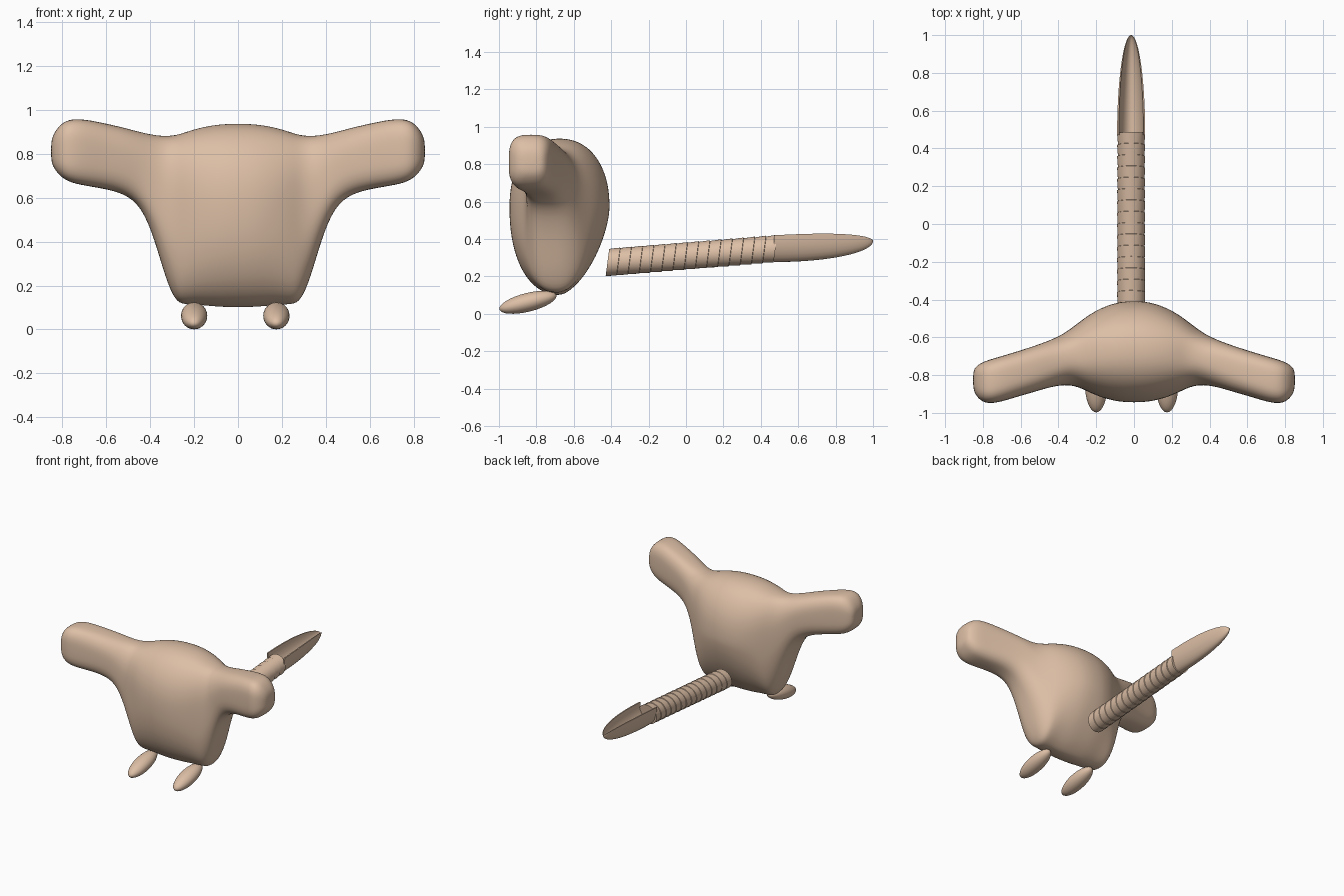
import bpy, bmesh, math
from mathutils import Matrix

if "Cube" in bpy.data.objects:
    bpy.data.objects.remove(bpy.data.objects["Cube"])

skin = bpy.data.materials.new("warm tan")
skin.diffuse_color = (0.72, 0.52, 0.38, 1)
skin.use_nodes = True
skin.node_tree.nodes["Principled BSDF"].inputs["Base Color"].default_value = skin.diffuse_color


def finish(name, bm, subdiv=0, angle=180):
    bmesh.ops.recalc_face_normals(bm, faces=bm.faces[:])
    mesh = bpy.data.meshes.new(name)
    bm.to_mesh(mesh)
    bm.free()
    mesh.materials.append(skin)
    obj = bpy.data.objects.new(name, mesh)
    bpy.context.collection.objects.link(obj)
    if subdiv:
        mod = obj.modifiers.new("smooth", 'SUBSURF')
        mod.levels = mod.render_levels = subdiv
    bpy.ops.object.select_all(action='DESELECT')
    obj.select_set(True)
    bpy.context.view_layer.objects.active = obj
    if angle == 180:
        mesh.shade_smooth()
    else:
        bpy.ops.object.shade_smooth_by_angle(angle=math.radians(angle))
    return obj


def loft(rings):
    """Skin a list of closed rings and cap both ends."""
    bm = bmesh.new()
    loops = [[bm.verts.new(p) for p in ring] for ring in rings]
    n = len(loops[0])
    for a, b in zip(loops, loops[1:]):
        for i in range(n):
            j = (i + 1) % n
            bm.faces.new((a[i], a[j], b[j], b[i]))
    bm.faces.new(loops[0])
    bm.faces.new(loops[-1])
    return bm


# Body and arms: rounded cross-sections from the middle out to one arm tip
# x, top, bottom, front, back, widest height, roundness, lower back roundness
stations = [
    (0.00, .940, .098, -.947, -.405, .57, 2.2, 1.55),
    (0.09, .937, .100, -.942, -.412, .57, 2.2, 1.6),
    (0.18, .920, .110, -.917, -.445, .57, 2.3, 1.7),
    (0.245, .898, .112, -.888, -.485, .57, 2.5, 2.0),
    (0.285, .886, .125, -.868, -.515, .57, 2.6, 2.3),
    (0.33, .882, .230, -.855, -.550, .60, 2.5, 2.4),
    (0.38, .886, .410, -.853, -.585, .67, 2.5, 2.5),
    (0.44, .898, .560, -.863, -.613, .74, 2.6, 2.6),
    (0.52, .920, .620, -.887, -.643, .77, 2.8, 2.8),
    (0.62, .943, .643, -.915, -.675, .79, 3.0, 3.0),
    (0.72, .962, .658, -.947, -.705, .81, 3.2, 3.2),
    (0.79, .955, .678, -.952, -.725, .81, 3.2, 3.2),
    (0.835, .905, .725, -.915, -.750, .81, 3.0, 3.0),
    (0.853, .860, .765, -.870, -.780, .81, 2.6, 2.6),
]


def section(x, top, bottom, front, back, zc, n, nb, count=32):
    yc, half = (front + back) / 2, (back - front) / 2
    ring = []
    for i in range(count):
        a = 2 * math.pi * i / count
        c, s = math.cos(a), math.sin(a)
        e = 2 / (nb if c > 0 and s < 0 else n)
        y = yc + math.copysign(abs(c) ** e, c) * half
        z = zc + math.copysign(abs(s) ** e, s) * (top - zc if s > 0 else zc - bottom)
        ring.append((x, y, z))
    return ring


mirrored = [(-s[0],) + s[1:] for s in reversed(stations[1:])]
finish("body_and_arms", loft([section(*s) for s in mirrored + stations]), subdiv=2)

# Feet: tilted flattened ellipsoids
for name, x in (("left_foot", -0.20), ("right_foot", 0.175)):
    bm = bmesh.new()
    bmesh.ops.create_uvsphere(bm, u_segments=32, v_segments=16, radius=1)
    m = (Matrix.Translation((x, -0.845, 0.062)) @ Matrix.Rotation(math.radians(14), 4, 'X')
         @ Matrix.Diagonal((0.06, 0.157, 0.05, 1)))
    bmesh.ops.transform(bm, matrix=m, verts=bm.verts[:])
    finish(name, bm)

# Tail shaft: gently rising rod with stepped rings growing toward the tip
TX = -0.015
Y0, Y1, STEPS = -0.42, 0.48, 15


def shaft_ring(y, r):
    zc = 0.275 + (y - Y0) * 0.082
    return [(TX + r * math.cos(a), y + 0.13 * r * math.sin(a), zc + r * math.sin(a))
            for a in (2 * math.pi * i / 32 for i in range(32))]


rings = []
for k in range(STEPS):
    ya = Y0 + (Y1 - Y0) * k / STEPS
    yb = Y0 + (Y1 - Y0) * (k + 1) / STEPS
    lip = 0.002 + 0.003 * k / STEPS
    rings += [shaft_ring(ya, 0.0745 - lip), shaft_ring(yb - 0.002, 0.0745)]
finish("tail_shaft", loft(rings), angle=35)

# Tail scoop: open-topped hollow that narrows to a point
rings = []
for k in range(25):
    u = math.sin(math.pi / 2 * min(k / 24, 0.995))
    y, f = 0.47 + 0.53 * u, math.sqrt(1 - u * u)
    w, top, bottom = 0.0745 * f, 0.39 + (0.03 + 0.03 * u) * f, 0.39 - 0.113 * f
    deep = top - bottom
    outer = [(TX + w * math.cos(a), y, top - deep * math.sin(a))
             for a in (math.pi * i / 16 for i in range(17))]
    inner = [(TX - 0.88 * w * math.cos(a), y, top - 0.8 * deep * math.sin(a))
             for a in (math.pi * i / 16 for i in range(17))]
    rings.append(outer + inner)
finish("tail_scoop", loft(rings), angle=40)
